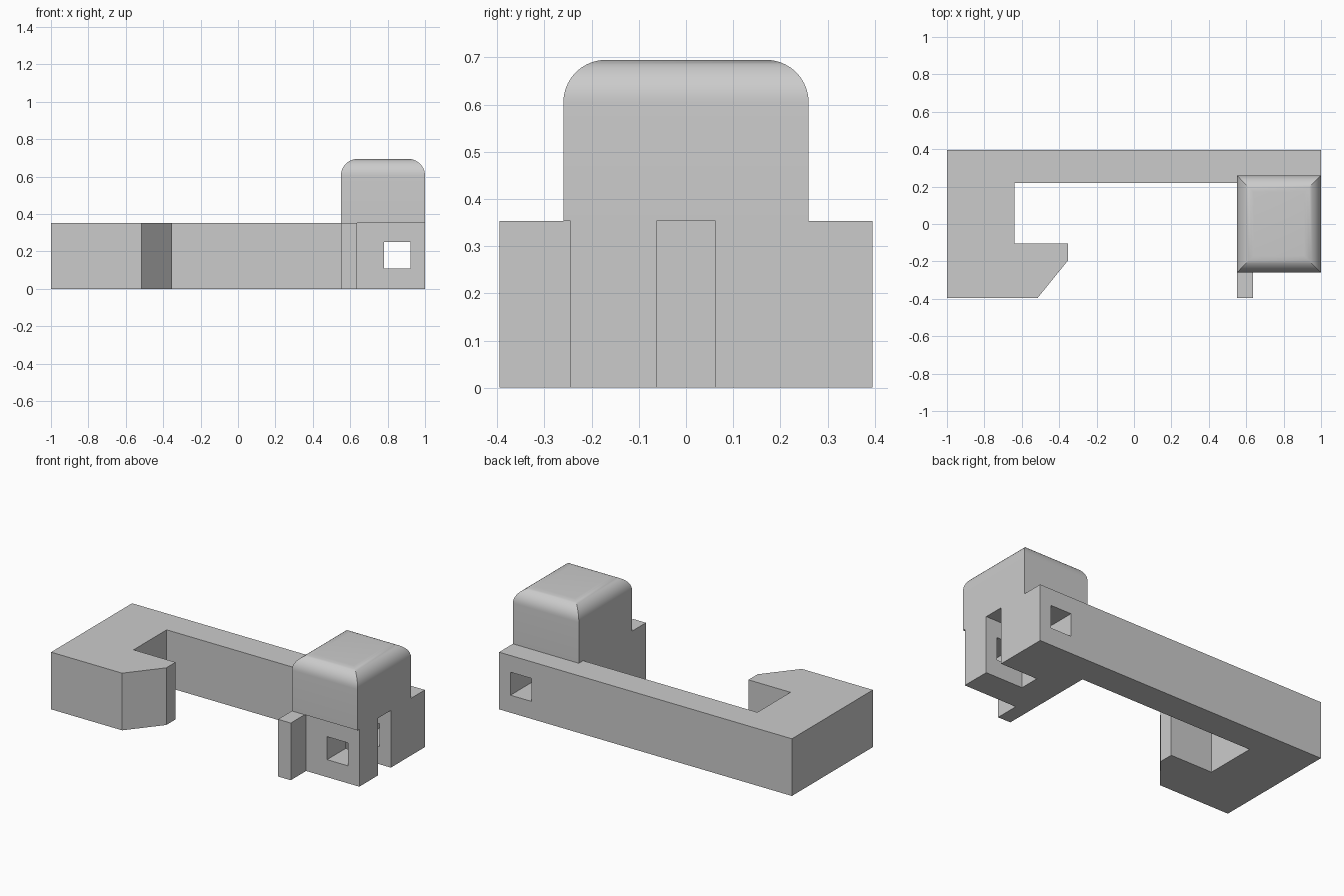
import bpy
import bmesh

if "Cube" in bpy.data.objects:
    bpy.data.objects.remove(bpy.data.objects["Cube"], do_unlink=True)

BODY_HEIGHT = 0.353
TOTAL_HEIGHT = 0.695

# Single flat grey
grey = bpy.data.materials.new("plain_grey")
grey.use_nodes = True
colour = (0.6, 0.6, 0.6, 1.0)
grey.diffuse_color = colour
grey.node_tree.nodes["Principled BSDF"].inputs["Base Color"].default_value = colour


def prism(name, outline, z0, z1, rounding=0.0):
    """Extrude an anticlockwise outline upward, optionally rounding its top rim."""
    bm = bmesh.new()
    base = bm.faces.new([bm.verts.new((x, y, z0)) for x, y in outline])
    extruded = bmesh.ops.extrude_face_region(bm, geom=[base], use_keep_orig=True)["geom"]
    top = [v for v in extruded if isinstance(v, bmesh.types.BMVert)]
    for v in top:
        v.co.z = z1
    bmesh.ops.recalc_face_normals(bm, faces=bm.faces)
    if rounding:
        rim = [e for e in bm.edges if all(v in top for v in e.verts)]
        bmesh.ops.bevel(bm, geom=rim, offset=rounding, segments=10,
                        profile=0.5, affect="EDGES")
    mesh = bpy.data.meshes.new(name)
    bm.to_mesh(mesh)
    bm.free()
    mesh.materials.append(grey)
    obj = bpy.data.objects.new(name, mesh)
    bpy.context.collection.objects.link(obj)
    return obj


def rectangle(x0, x1, y0, y1):
    return [(x0, y0), (x1, y0), (x1, y1), (x0, y1)]


def combine(target, other, operation):
    """Apply a boolean and discard the second object."""
    mod = target.modifiers.new(operation.lower(), "BOOLEAN")
    mod.object = other
    mod.operation = operation
    mod.solver = "EXACT"
    bpy.context.view_layer.objects.active = target
    bpy.ops.object.modifier_apply(modifier=mod.name)
    bpy.data.objects.remove(other, do_unlink=True)


# Hooked arm, lower block with side slot, and front flange in one outline
hook = [(-0.64, 0.218), (-0.64, -0.105), (-0.353, -0.105),
        (-0.353, -0.195), (-0.515, -0.395), (-1, -0.395)]
slot = [(1, -0.063), (0.745, -0.063), (0.745, 0.063), (1, 0.063)]
flange = [(0.55, -0.395), (0.637, -0.395), (0.637, -0.245)]
outline = ([(-1, 0.395)] + hook[::-1] + [(0.55, 0.218)] + flange
           + [(1, -0.245)] + slot + [(1, 0.395)])
body = prism("hooked_body", outline, 0, BODY_HEIGHT)

# Raised cap with rounded top rim
cap = prism("rounded_cap", rectangle(0.55, 1, -0.26, 0.26),
            BODY_HEIGHT, TOTAL_HEIGHT, rounding=0.09)
combine(body, cap, "UNION")

# Square window through the block and arm
window = prism("window_cutter", rectangle(0.78, 0.922, -0.6, 0.6), 0.108, 0.25)
window.hide_render = True
combine(body, window, "DIFFERENCE")

# Smooth rounded rim, keep all other edges sharp
bpy.ops.object.select_all(action="DESELECT")
body.select_set(True)
bpy.context.view_layer.objects.active = body
bpy.ops.object.shade_smooth_by_angle(angle=0.5)
